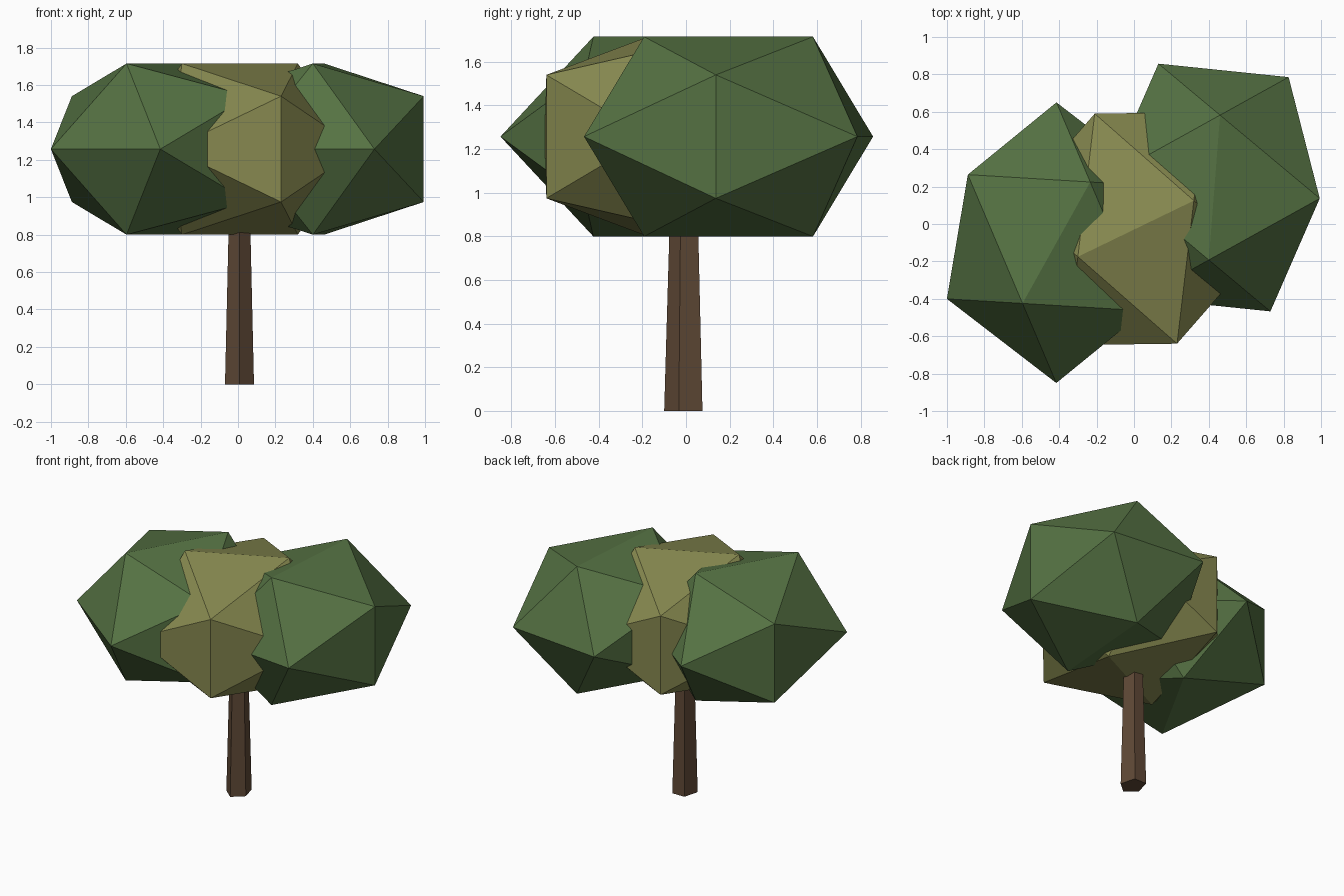
import bpy
import bmesh
from mathutils import Vector

cube = bpy.data.objects.get("Cube")
if cube:
    bpy.data.objects.remove(cube, do_unlink=True)

PHI = (1 + 5 ** 0.5) / 2


def make_material(name, color):
    mat = bpy.data.materials.new(name)
    mat.use_nodes = True
    rgba = (*color, 1.0)
    mat.diffuse_color = rgba
    mat.node_tree.nodes["Principled BSDF"].inputs["Base Color"].default_value = rgba
    return mat


def add_object(name, bm, mat):
    bmesh.ops.recalc_face_normals(bm, faces=bm.faces)
    mesh = bpy.data.meshes.new(name)
    bm.to_mesh(mesh)
    bm.free()
    mesh.materials.append(mat)
    obj = bpy.data.objects.new(name, mesh)
    bpy.context.scene.collection.objects.link(obj)
    return obj


def foliage(name, center, axis_x, axis_y, mat):
    """Stretched icosahedron resting on an edge, with its own two ground axes."""
    c = Vector((*center, 1.2575))
    ax, ay, az = Vector((*axis_x, 0)), Vector((*axis_y, 0)), Vector((0, 0, 0.2828))
    bm = bmesh.new()
    for a in (-1, 1):
        for b in (-PHI, PHI):
            for p, q, r in ((0, a, b), (a, b, 0), (b, 0, a)):
                bm.verts.new(c + ax * p + ay * q + az * r)
    bmesh.ops.convex_hull(bm, input=bm.verts)
    return add_object(name, bm, mat)


green = make_material("leaf green", (0.091, 0.168, 0.056))
olive = make_material("olive leaf", (0.242, 0.251, 0.080))
brown = make_material("bark brown", (0.115, 0.066, 0.037))

# Three overlapping leaf clumps
foliage("left_foliage", (0.43, 0.195), (0.348, -0.036), (0.03, 0.387), green)
foliage("right_foliage", (-0.415, -0.10), (0.2925, -0.225), (0.181, 0.3245), green)
foliage("middle_foliage", (0.01, -0.025), (0.136, -0.38), (0.31, 0.15), olive)

# Tapered five-sided trunk with one corner facing the front
bm = bmesh.new()
bmesh.ops.create_cone(bm, cap_ends=True, segments=5, radius1=1.0, radius2=0.73, depth=0.9)
lowest = min(bm.verts, key=lambda v: v.co.y)
flip = -1 if abs(lowest.co.x) > 0.01 else 1
for v in bm.verts:
    x, y = v.co.x, v.co.y * flip
    v.co = (0.008 + x * 0.0815, -0.003 + y * 0.097, v.co.z + 0.45)
add_object("trunk", bm, brown)
